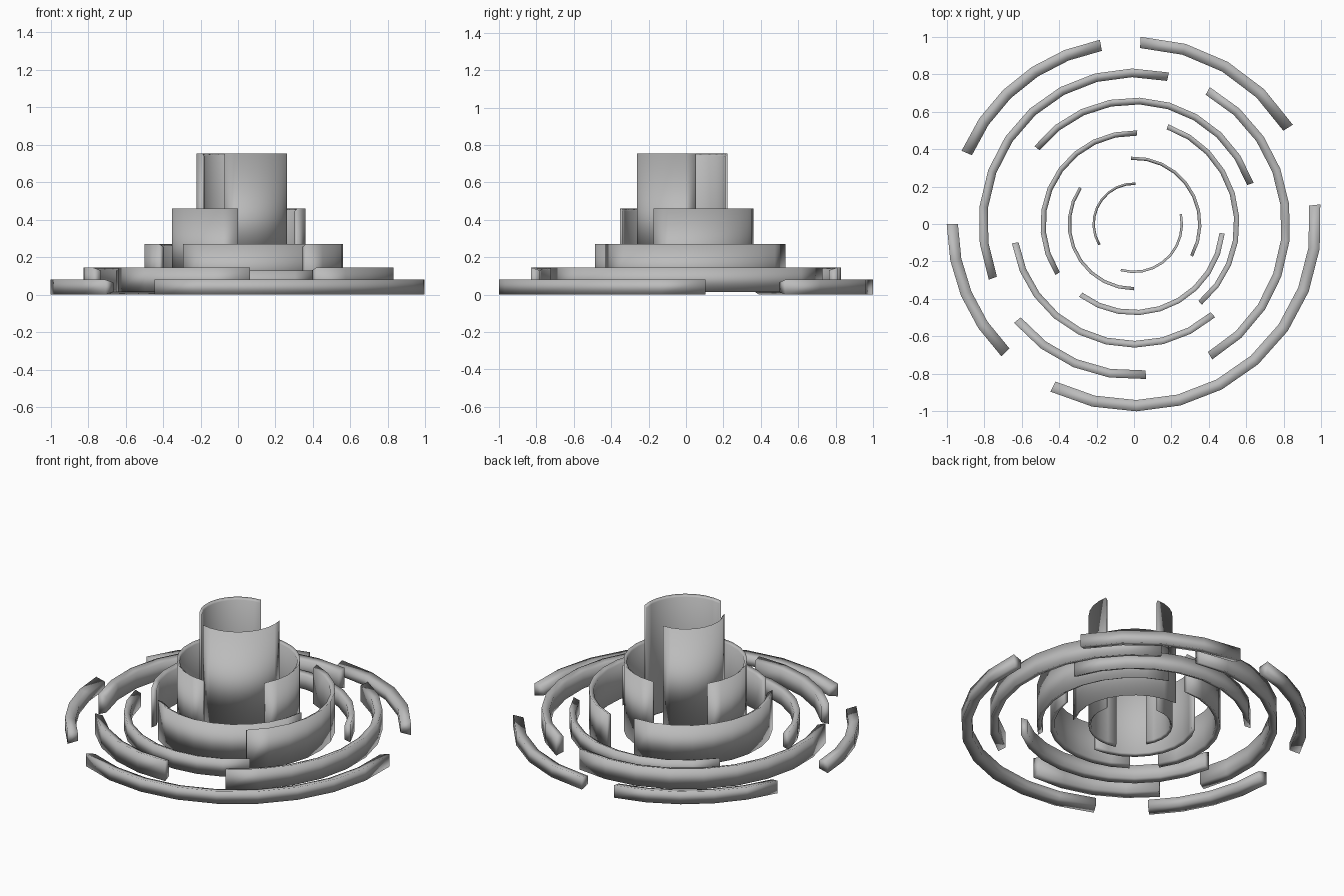
import bpy
import bmesh
from math import ceil, cos, radians, sin
from mathutils import Matrix, Vector

cube = bpy.data.objects.get("Cube")
if cube:
    bpy.data.objects.remove(cube, do_unlink=True)

# One plain grey for every ring segment
grey = bpy.data.materials.new("plain_grey")
grey.use_nodes = True
color = (0.5, 0.5, 0.5, 1)
grey.diffuse_color = color
grey.node_tree.nodes["Principled BSDF"].inputs["Base Color"].default_value = color

SLANT = 0.015   # the inner wall is shorter than the outer one at top and bottom


def ring_arc(name, radius, width, bottom, top, start, end):
    """Sweep a wedge-shaped section around z from start to end degrees."""
    bm = bmesh.new()
    profile = [(radius - width, bottom + SLANT), (radius, bottom),
               (radius, top), (radius - width, top - SLANT)]
    steps = ceil((end - start) / 14)
    sections = []
    for i in range(steps + 1):
        turn = Matrix.Rotation(radians(start + (end - start) * i / steps), 3, 'Z')
        sections.append([bm.verts.new(turn @ Vector((r, 0, z))) for r, z in profile])
    for a, b in zip(sections, sections[1:]):
        for k in range(4):
            n = (k + 1) % 4
            bm.faces.new((a[k], a[n], b[n], b[k]))
    bm.faces.new(sections[0])
    bm.faces.new(sections[-1][::-1])
    bmesh.ops.recalc_face_normals(bm, faces=bm.faces)
    for face in bm.faces:
        face.smooth = True
    mesh = bpy.data.meshes.new(name)
    bm.to_mesh(mesh)
    bm.free()
    mesh.materials.append(grey)
    bpy.context.collection.objects.link(bpy.data.objects.new(name, mesh))


# Ring levels: name, wall width, bottom, top, then (radius, start, end) per arc
levels = [
    ("outer_ring", 0.06, 0, 0.08,
     [(1, 32, 88), (1, 100.5, 157), (1, 180, 225), (1, 243.5, 366)]),
    ("second_ring", 0.046, 0.015, 0.145,
     [(0.83, 77, 201), (0.835, -60, 61), (0.83, 219.5, 274.5)]),
    ("third_ring", 0.036, 0.015, 0.13,
     [(0.675, 19, 142), (0.66, 189, 311)]),
    ("fourth_ring", 0.028, 0.015, 0.27,
     [(0.563, -50, 71), (0.5, 88, 213), (0.487, 233, 354)]),
    ("fifth_ring", 0.017, 0.015, 0.46,
     [(0.36, -29, 92.5), (0.354, 146, 270)]),
    ("inner_wall", 0.013, 0.015, 0.755,
     [(0.222, 88, 211), (0.262, 254, 372)]),
]

for level, width, bottom, top, arcs in levels:
    for number, (radius, start, end) in enumerate(arcs, 1):
        ring_arc(f"{level}_arc_{number}", radius, width, bottom, top, start, end)
